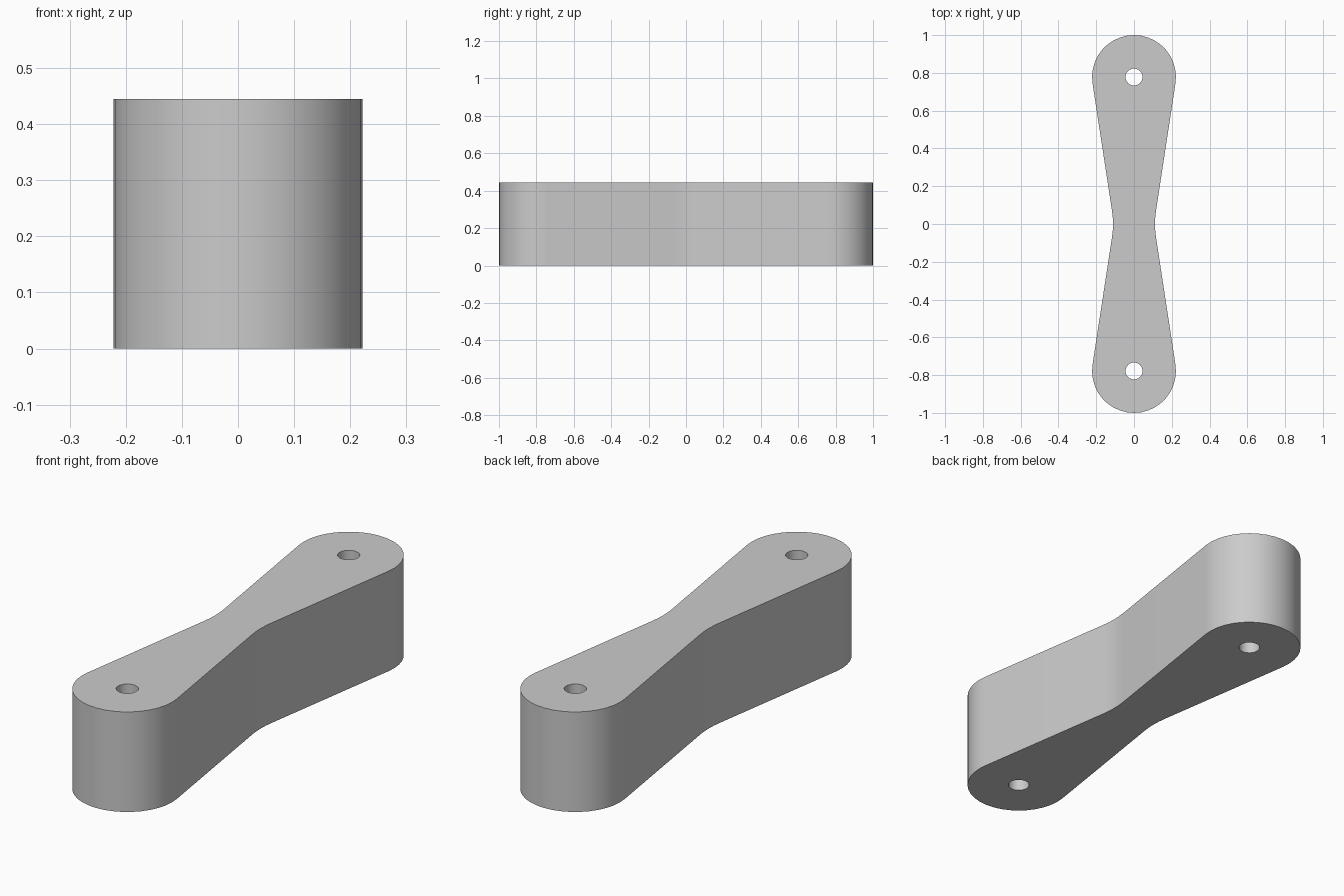
import bpy
import bmesh
from math import atan2, acos, cos, sin, pi, hypot, radians

cube = bpy.data.objects.get("Cube")
if cube:
    bpy.data.objects.remove(cube, do_unlink=True)

HEIGHT = 0.445
END_R = 0.222            # rounded end radius
END_Y = 1 - END_R        # hole centre distance
HOLE_R = 0.045
WAIST = 0.111            # half width at the middle
FILLET_R = 0.444         # concave waist radius

# Angle of the straight flank, tangent to the end arc and the waist fillet
fx = WAIST + FILLET_R
flank = atan2(END_Y, fx) - acos((END_R + FILLET_R) / hypot(fx, END_Y))


def arc(cx, cy, r, start, end, steps):
    return [(cx + r * cos(start + (end - start) * i / steps),
             cy + r * sin(start + (end - start) * i / steps))
            for i in range(steps + 1)]


# Half outline: far end arc, then left-hand waist; the other half is a half turn
half = arc(0, END_Y, END_R, -flank, pi + flank, 20)
half += arc(-fx, 0, FILLET_R, flank, -flank, 4)
outline = half + [(-x, -y) for x, y in half]

bm = bmesh.new()


def add_loop(points):
    verts = [bm.verts.new((x, y, 0)) for x, y in points]
    return [bm.edges.new((v, verts[(i + 1) % len(verts)]))
            for i, v in enumerate(verts)]


# Flat cap with two bolt holes, then extruded to full height
edges = add_loop(outline)
for side in (-1, 1):
    edges += add_loop(arc(0, side * END_Y, HOLE_R, 0, 2 * pi, 24)[:-1])
bmesh.ops.remove_doubles(bm, verts=bm.verts[:], dist=1e-5)
bmesh.ops.triangle_fill(bm, use_beauty=True, use_dissolve=False,
                        edges=bm.edges[:], normal=(0, 0, 1))
result = bmesh.ops.extrude_face_region(bm, geom=bm.faces[:],
                                       use_keep_orig=True)
top = [g for g in result["geom"] if isinstance(g, bmesh.types.BMVert)]
bmesh.ops.translate(bm, verts=top, vec=(0, 0, HEIGHT))
bmesh.ops.recalc_face_normals(bm, faces=bm.faces[:])

mesh = bpy.data.meshes.new("link_arm")
bm.to_mesh(mesh)
bm.free()
link = bpy.data.objects.new("link_arm", mesh)
bpy.context.collection.objects.link(link)

# Plain grey finish
grey = bpy.data.materials.new("light_grey")
grey.use_nodes = True
colour = (0.6, 0.6, 0.6, 1)
grey.diffuse_color = colour
grey.node_tree.nodes["Principled BSDF"].inputs["Base Color"].default_value = colour
mesh.materials.append(grey)

bpy.ops.object.select_all(action='DESELECT')
link.select_set(True)
bpy.context.view_layer.objects.active = link
bpy.ops.object.shade_smooth_by_angle(angle=radians(30))
